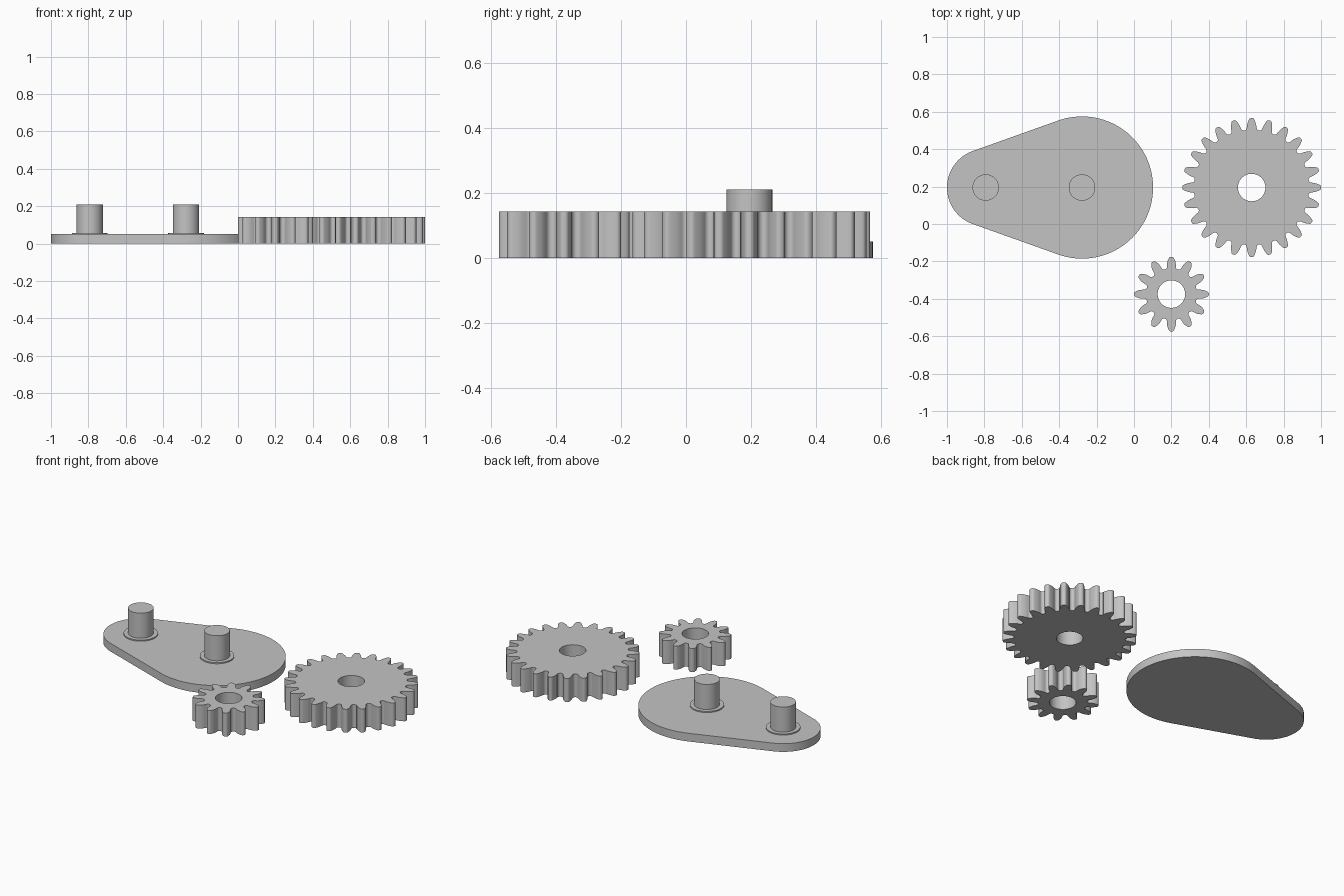
import bpy, bmesh
from math import pi, sin, cos, tan, acos, sqrt, radians

cube = bpy.data.objects.get("Cube")
if cube:
    bpy.data.objects.remove(cube, do_unlink=True)

grey = bpy.data.materials.new("plain grey")
grey.use_nodes = True
grey.diffuse_color = (0.55, 0.55, 0.55, 1)
grey.node_tree.nodes["Principled BSDF"].inputs["Base Color"].default_value = (0.55, 0.55, 0.55, 1)

MODULE = 0.02854
AXIS_Y = 0.195
PIN_X = (-0.793, -0.278)


def arc(cx, cy, r, start, end, steps):
    angles = [start + (end - start) * i / steps for i in range(steps + 1)]
    return [(cx + r * cos(a), cy + r * sin(a)) for a in angles]


def circle(r, steps=64):
    return arc(0, 0, r, 0, 2 * pi, steps)[:-1]


def prism(name, loops, location, height):
    """Extrude an outline, with optional hole outlines, straight up."""
    bm = bmesh.new()
    for loop in loops:
        verts = [bm.verts.new((x, y, 0)) for x, y in loop]
        for i, v in enumerate(verts):
            bm.edges.new((verts[i - 1], v))
    bmesh.ops.triangle_fill(bm, use_beauty=True, edges=bm.edges[:], normal=(0, 0, 1))
    result = bmesh.ops.extrude_face_region(bm, geom=bm.faces[:], use_keep_orig=True)
    top = [g for g in result["geom"] if isinstance(g, bmesh.types.BMVert)]
    bmesh.ops.translate(bm, verts=top, vec=(0, 0, height))
    bmesh.ops.recalc_face_normals(bm, faces=bm.faces[:])
    mesh = bpy.data.meshes.new(name)
    bm.to_mesh(mesh)
    bm.free()
    mesh.materials.append(grey)
    obj = bpy.data.objects.new(name, mesh)
    obj.location = location
    bpy.context.collection.objects.link(obj)
    bpy.ops.object.select_all(action="DESELECT")
    obj.select_set(True)
    bpy.context.view_layer.objects.active = obj
    bpy.ops.object.shade_smooth_by_angle(angle=radians(35))
    return obj


def gear_outline(teeth):
    """Involute teeth with rounded tips and round valleys."""
    pitch = MODULE * teeth / 2
    tip, root = pitch + MODULE, pitch - 1.25 * MODULE
    pressure = radians(20)
    base = pitch * cos(pressure)
    base_half = pi / (2 * teeth) + tan(pressure) - pressure

    def half_angle(r):
        a = acos(min(1, base / r))
        return base_half - (tan(a) - a)

    # One flank, from the base circle to the softened tip
    rim = tip - 0.12 * MODULE
    radii = [base + (rim - base) * (i / 7) for i in range(8)]
    flank = [(r, half_angle(r)) for r in radii]
    flank.append((tip, half_angle(tip) * 0.6))
    tooth = [(r, -a) for r, a in flank] + [(r, a) for r, a in reversed(flank)]

    # Half-round valley that follows each tooth
    gap = pi / teeth - base_half
    valley_r = root * gap
    centre = root + valley_r
    points = []
    for t in range(teeth):
        turn = 2 * pi * t / teeth
        points += [(r * cos(a + turn), r * sin(a + turn)) for r, a in tooth]
        mid = turn + pi / teeth
        points += arc(centre * cos(mid), centre * sin(mid), valley_r,
                      mid - pi / 2, mid - 3 * pi / 2, 8)
    return points


# Base plate: two round ends joined by tangent sides
big, small = 0.38, 0.207
lean = acos((small - big) / (PIN_X[1] - PIN_X[0]))
plate = arc(PIN_X[1], 0, big, -lean, lean, 64)
plate += arc(PIN_X[0], 0, small, lean, 2 * pi - lean, 40)
prism("base_plate", [plate], (0, AXIS_Y, 0), 0.05)

# Axle pins with their thin raised washers
for side, x in zip(("right", "left"), PIN_X):
    prism(side + "_washer", [circle(0.095), circle(0.0705)], (x, AXIS_Y, 0.05), 0.007)
    prism(side + "_pin", [circle(0.0705)], (x, AXIS_Y, 0.05), 0.16)

# Gears lying beside the plate
for name, teeth, x, y in (("large_gear", 24, 0.629, AXIS_Y), ("small_gear", 12, 0.2, -0.375)):
    prism(name, [gear_outline(teeth), circle(0.0735)], (x, y, 0), 0.143)
